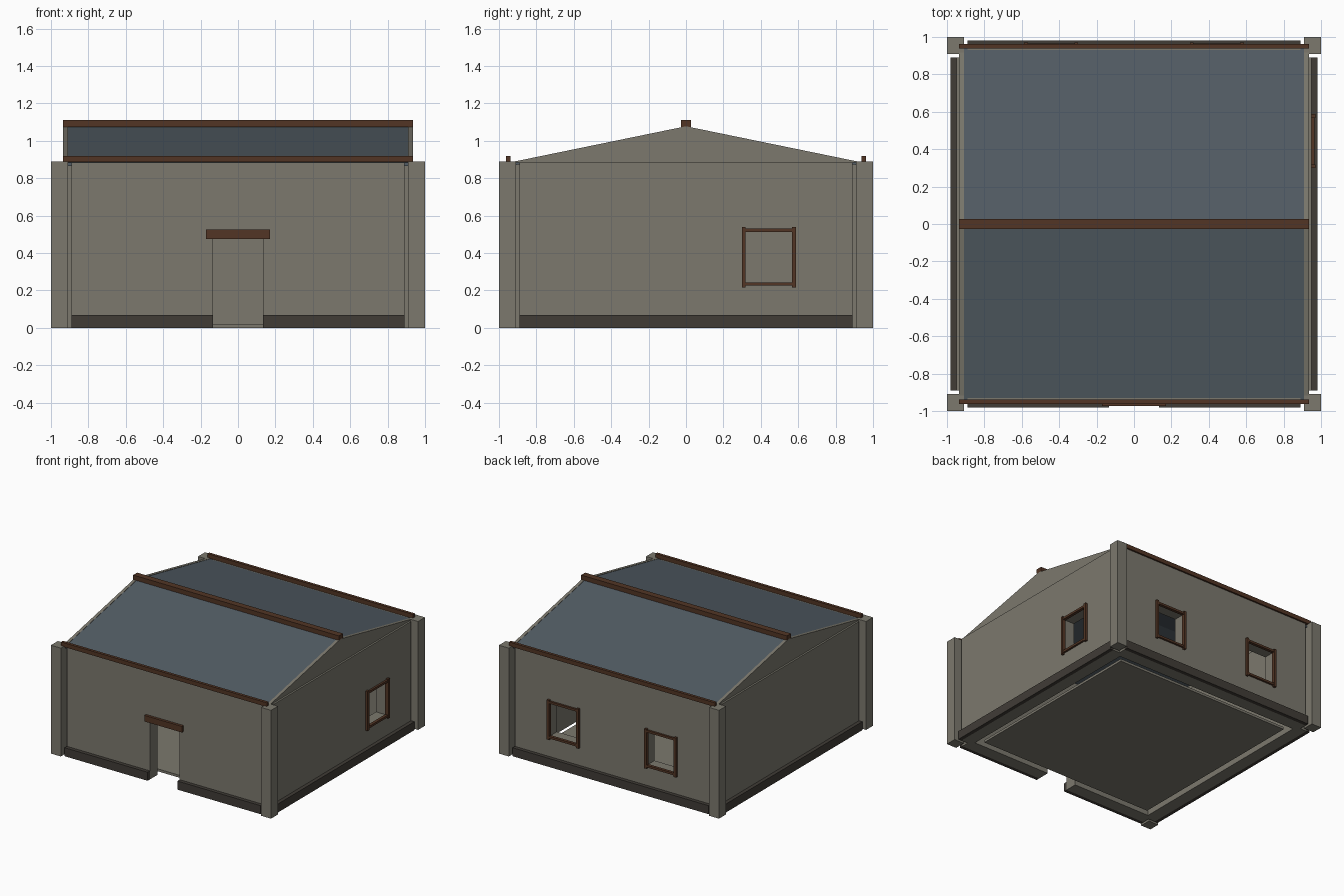
import bpy
import bmesh

cube = bpy.data.objects.get("Cube")
if cube:
    bpy.data.objects.remove(cube, do_unlink=True)


def material(name, rgb):
    m = bpy.data.materials.new(name)
    m.use_nodes = True
    color = (*rgb, 1)
    m.diffuse_color = color
    bsdf = next(n for n in m.node_tree.nodes if n.type == 'BSDF_PRINCIPLED')
    bsdf.inputs["Base Color"].default_value = color
    return m


PLASTER = material("grey_plaster", (0.20, 0.19, 0.155))
STONE = material("dark_stone", (0.052, 0.045, 0.037))
WOOD = material("brown_wood", (0.085, 0.036, 0.018))
SLATE = material("blue_slate", (0.085, 0.108, 0.128))


def add_object(name, bm, mat):
    bmesh.ops.recalc_face_normals(bm, faces=bm.faces)
    mesh = bpy.data.meshes.new(name)
    bm.to_mesh(mesh)
    bm.free()
    if mat:
        mesh.materials.append(mat)
    ob = bpy.data.objects.new(name, mesh)
    bpy.context.scene.collection.objects.link(ob)
    return ob


def box(name, xs, ys, zs, mat):
    """Box between the given (min, max) pairs."""
    bm = bmesh.new()
    bmesh.ops.create_cube(bm, size=1)
    for v in bm.verts:
        for i, (lo, hi) in enumerate((xs, ys, zs)):
            v.co[i] = hi if v.co[i] > 0 else lo
    return add_object(name, bm, mat)


def prism(name, profile, x0, x1, mat):
    """Extrude a (y, z) profile along x."""
    bm = bmesh.new()
    face = bm.faces.new([bm.verts.new((x0, y, z)) for y, z in profile])
    geom = bmesh.ops.extrude_face_region(bm, geom=[face])["geom"]
    moved = [g for g in geom if isinstance(g, bmesh.types.BMVert)]
    bmesh.ops.translate(bm, verts=moved, vec=(x1 - x0, 0, 0))
    return add_object(name, bm, mat)


def cut(target, xs, ys, zs):
    """Cut a box-shaped opening out of a wall."""
    cutter = box("opening_cutter", xs, ys, zs, None)
    cutter.hide_render = True
    mod = target.modifiers.new("opening", 'BOOLEAN')
    mod.operation = 'DIFFERENCE'
    mod.solver = 'EXACT'
    mod.object = cutter
    bpy.context.view_layer.update()
    deps = bpy.context.evaluated_depsgraph_get()
    mesh = bpy.data.meshes.new_from_object(target.evaluated_get(deps))
    target.modifiers.clear()
    target.data = mesh
    bpy.data.objects.remove(cutter, do_unlink=True)


INNER, OUTER, LENGTH, WALL_TOP = 0.85, 0.95, 0.89, 0.885
BASE_OUT, BASE_TOP = 0.98, 0.07
DOOR = 0.135
WIN_C, WIN_W = 0.443, 0.134        # window centre and half width
WIN_Z = (0.235, 0.522)
SPAN = (-LENGTH, LENGTH)


def pair(sign, a, b):
    return tuple(sorted((sign * a, sign * b)))


# Walls
walls = {}
for label, s in (("front", -1), ("back", 1)):
    walls[label] = box(label + "_wall", SPAN, pair(s, INNER, OUTER), (0, WALL_TOP), PLASTER)
for label, s in (("right", -1), ("left", 1)):
    walls[label] = box(label + "_wall", pair(s, INNER, OUTER), SPAN, (0, WALL_TOP), PLASTER)

# Door and window openings
cut(walls["front"], (-DOOR, DOOR), (-1.1, -0.7), (-0.1, 0.48))
for c in (-WIN_C, WIN_C):
    cut(walls["back"], (c - WIN_W, c + WIN_W), (0.7, 1.1), WIN_Z)
cut(walls["left"], (0.7, 1.1), (WIN_C - WIN_W, WIN_C + WIN_W), WIN_Z)


# Window frames: uprights run past the rails
def window_frame(name, centre, along_x):
    def bar(part, along, zs, depth):
        xs, ys = (along, depth) if along_x else (depth, along)
        box(name + part, xs, ys, zs, WOOD)

    for part, s in (("_jamb_a", -1), ("_jamb_b", 1)):
        c = centre + s * WIN_W
        bar(part, (c - 0.01, c + 0.01), (0.215, 0.54), (0.94, 0.97))
    for part, z in (("_sill", WIN_Z[0]), ("_head", WIN_Z[1])):
        bar(part, (centre - WIN_W, centre + WIN_W), (z - 0.009, z + 0.009), (0.942, 0.966))


window_frame("back_right_window", -WIN_C, True)
window_frame("back_left_window", WIN_C, True)
window_frame("left_side_window", WIN_C, False)

# Door lintel and floor
box("door_lintel", (-0.17, 0.17), (-0.972, -0.93), (0.475, 0.525), WOOD)
box("floor_slab", (-0.8, 0.8), (-0.8, 0.8), (0, 0.02), PLASTER)

# Stone plinth, broken at the doorway
Z_BASE = (0, BASE_TOP)
box("back_plinth", SPAN, (OUTER, BASE_OUT), Z_BASE, STONE)
for label, s in (("right", -1), ("left", 1)):
    box(label + "_plinth", pair(s, OUTER, BASE_OUT), SPAN, Z_BASE, STONE)
    box("front_" + label + "_plinth", pair(s, DOOR, LENGTH), (-BASE_OUT, -OUTER), Z_BASE, STONE)

# Corner posts
for xl, sx in (("right", -1), ("left", 1)):
    for yl, sy in (("front", -1), ("back", 1)):
        box(f"{yl}_{xl}_post", pair(sx, 0.91, 1), pair(sy, 0.91, 1), (0, 0.89), PLASTER)

# Gables
EAVE_Y, RIDGE_Z = 0.94, 1.078
for label, s in (("right", -1), ("left", 1)):
    prism(label + "_gable", [(-EAVE_Y, WALL_TOP), (EAVE_Y, WALL_TOP), (0, RIDGE_Z)],
          s * 0.91, s * 0.935, PLASTER)

# Roof slopes between the gables
for label, s in (("front", -1), ("back", 1)):
    prism(label + "_roof", [(0, RIDGE_Z - 0.003), (s * EAVE_Y, WALL_TOP - 0.002),
                            (s * EAVE_Y, WALL_TOP - 0.02), (0, RIDGE_Z - 0.023)],
          -0.91, 0.91, SLATE)

# Ridge and eave beams
BEAM = (-0.935, 0.935)
box("ridge_beam", BEAM, (-0.026, 0.026), (1.075, 1.112), WOOD)
for label, s in (("front", -1), ("back", 1)):
    box(label + "_eave_beam", BEAM, pair(s, 0.938, 0.962), (0.886, 0.92), WOOD)
